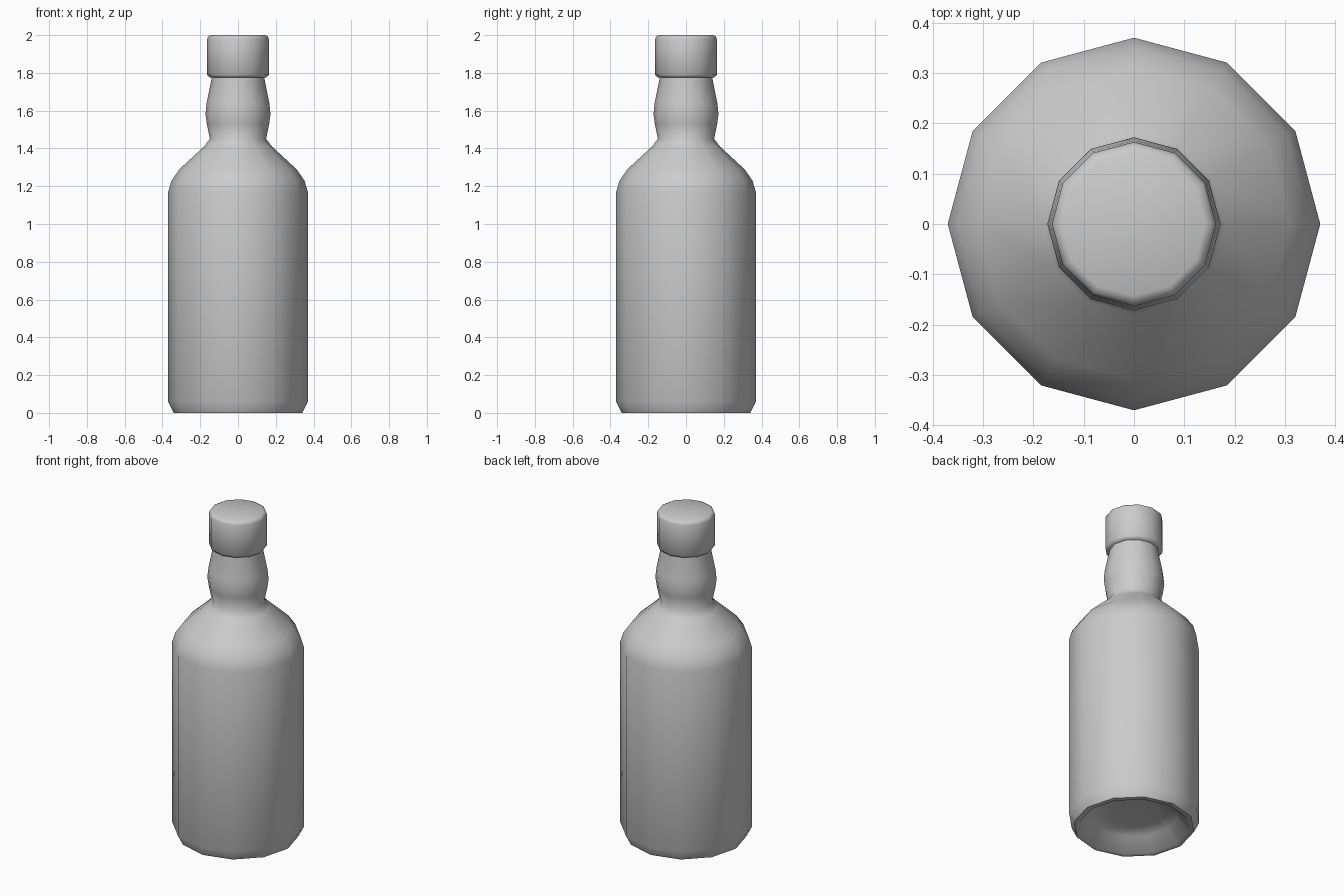
import bpy, bmesh, math

if "Cube" in bpy.data.objects:
    bpy.data.objects.remove(bpy.data.objects["Cube"])

SIDES = 12


def lathe(name, profile):
    """Revolve (radius, z) points around z and close both ends."""
    bm = bmesh.new()
    rings = []
    for r, z in profile:
        rings.append([bm.verts.new((r * math.cos(math.tau * i / SIDES),
                                    r * math.sin(math.tau * i / SIDES), z))
                      for i in range(SIDES)])
    for a, b in zip(rings, rings[1:]):
        for i in range(SIDES):
            j = (i + 1) % SIDES
            bm.faces.new((a[i], a[j], b[j], b[i]))
    bm.faces.new(rings[0][::-1])
    bm.faces.new(rings[-1])
    bmesh.ops.recalc_face_normals(bm, faces=bm.faces)
    mesh = bpy.data.meshes.new(name)
    bm.to_mesh(mesh)
    bm.free()
    obj = bpy.data.objects.new(name, mesh)
    bpy.context.collection.objects.link(obj)
    bpy.ops.object.select_all(action='DESELECT')
    obj.select_set(True)
    bpy.context.view_layer.objects.active = obj
    bpy.ops.object.shade_smooth_by_angle(angle=math.radians(60))
    return obj


# Bottle: recessed base, straight body, sloped shoulder, bulged neck
lathe("bottle_body", [
    (0.14, 0.09), (0.25, 0.08), (0.31, 0.0), (0.34, 0.0), (0.37, 0.06),
    (0.37, 1.17), (0.352, 1.23), (0.31, 1.29), (0.18, 1.41), (0.149, 1.45),
    (0.165, 1.53), (0.172, 1.58), (0.166, 1.64), (0.14, 1.77), (0.14, 1.79),
])

# Stopper cap with small bevels
lathe("cap", [
    (0.15, 1.775), (0.163, 1.79), (0.163, 1.98), (0.157, 1.993), (0.143, 2.0),
])
